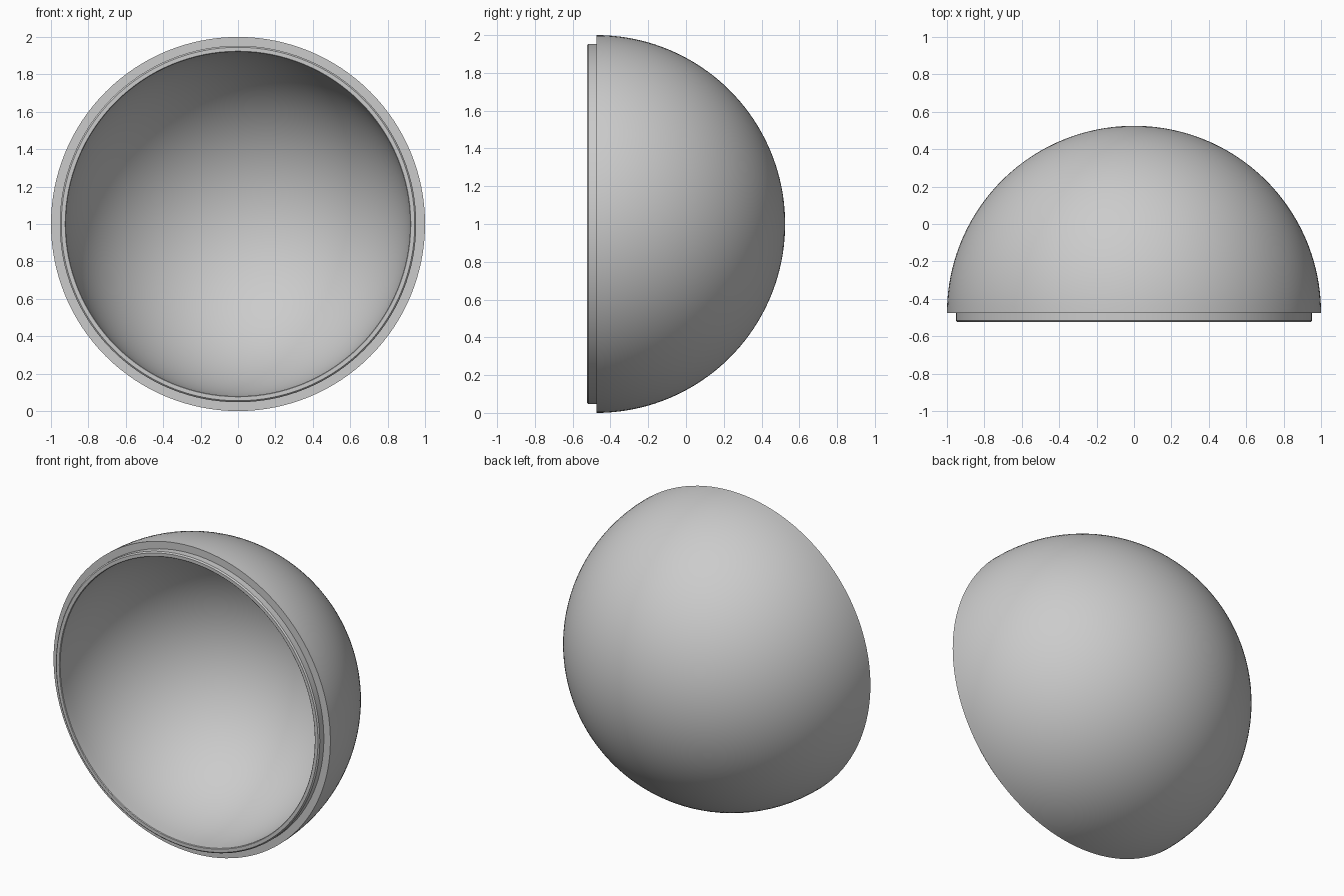
import bpy, bmesh
from math import sin, cos, pi, radians
from mathutils import Matrix, Vector

cube = bpy.data.objects.get("Cube")
if cube:
    bpy.data.objects.remove(cube, do_unlink=True)

SEGMENTS = 128
ARC_STEPS = 40
OUTER, INNER = 1.0, 0.92
LIP_R = 0.953
RIM_Y, LIP_Y = -0.475, -0.525
BEVEL = 0.008

# Plain grey plastic
grey = bpy.data.materials.new("plain grey")
grey.use_nodes = True
colour = (0.6, 0.6, 0.6, 1)
grey.diffuse_color = colour
grey.node_tree.nodes["Principled BSDF"].inputs["Base Color"].default_value = colour


def arc(radius):
    """Quarter circle from the pole to the rim, as (radius, y) pairs."""
    angles = [pi / 2 * i / ARC_STEPS for i in range(ARC_STEPS + 1)]
    return [(radius * sin(a), RIM_Y + radius * cos(a)) for a in angles]


def lathe(name, profile):
    """Revolve a (radius, y) profile about the front-to-back axis."""
    bm = bmesh.new()
    verts = [bm.verts.new((r, y, 0)) for r, y in profile]
    edges = [bm.edges.new(pair) for pair in zip(verts, verts[1:])]
    bmesh.ops.spin(bm, geom=verts + edges, cent=(0, 0, 0), axis=(0, 1, 0),
                   angle=2 * pi, steps=SEGMENTS, use_merge=True)
    bmesh.ops.remove_doubles(bm, verts=bm.verts, dist=1e-5)
    bmesh.ops.recalc_face_normals(bm, faces=bm.faces)
    bmesh.ops.transform(bm, matrix=Matrix.Translation(Vector((0, 0, OUTER))), verts=bm.verts)
    mesh = bpy.data.meshes.new(name)
    bm.to_mesh(mesh)
    bm.free()
    mesh.materials.append(grey)
    obj = bpy.data.objects.new(name, mesh)
    bpy.context.collection.objects.link(obj)
    return obj


# Hollow dome: outer skin, stepped rim, bevelled lip, inner skin
lip = [
    (LIP_R, RIM_Y),
    (LIP_R, LIP_Y + BEVEL),
    (LIP_R - BEVEL, LIP_Y),
    (INNER + BEVEL / 2, LIP_Y),
    (INNER, LIP_Y + BEVEL / 2),
]
dome = lathe("hollow_dome", arc(OUTER) + lip + arc(INNER)[::-1])

bpy.ops.object.select_all(action="DESELECT")
dome.select_set(True)
bpy.context.view_layer.objects.active = dome
bpy.ops.object.shade_smooth_by_angle(angle=radians(30))
